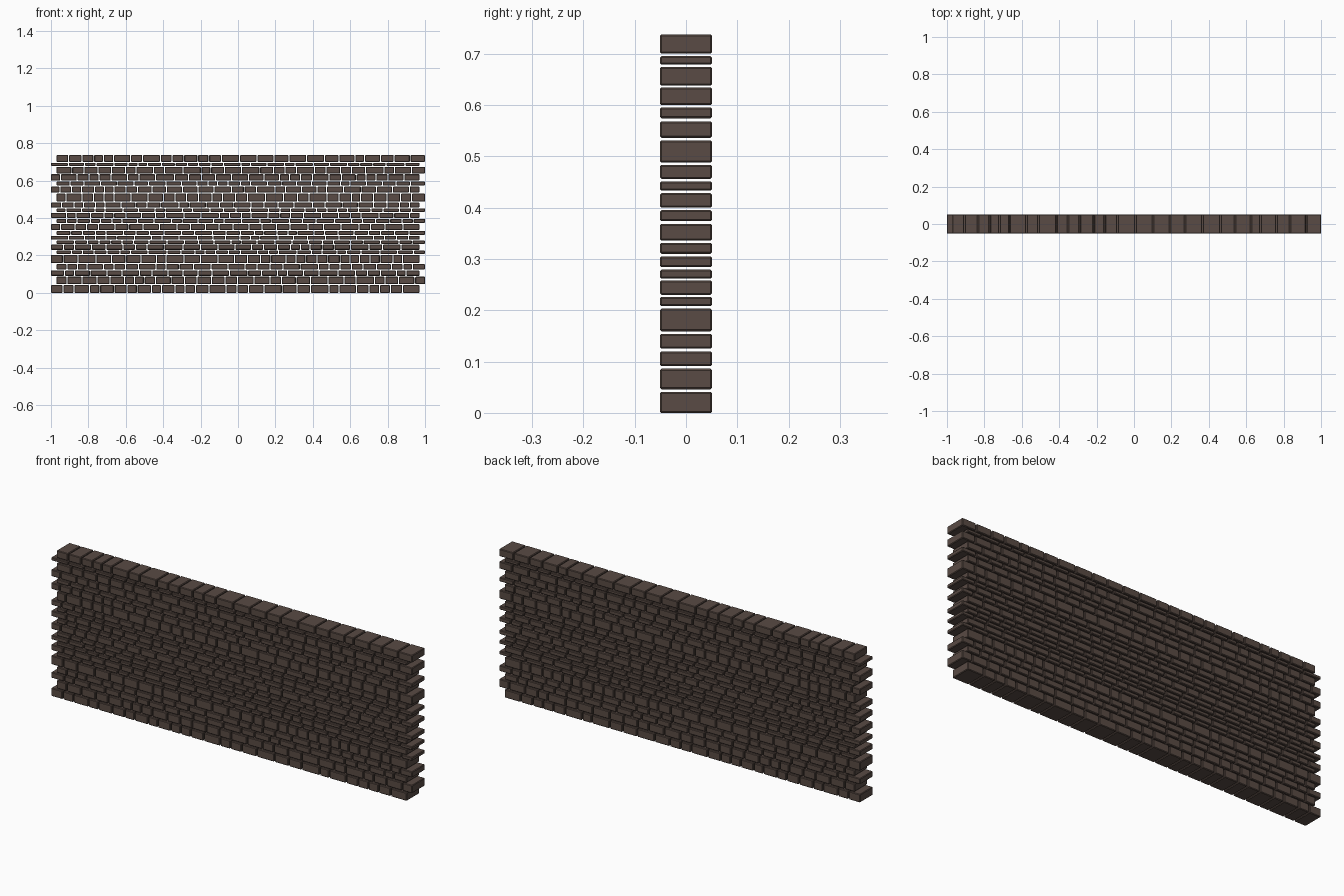
import bpy, bmesh, random
from mathutils import Matrix

if "Cube" in bpy.data.objects:
    bpy.data.objects.remove(bpy.data.objects["Cube"])

random.seed(7)

GAP = 0.005
HALF_DEPTH = 0.051
BEVEL = 0.003

mat = bpy.data.materials.new("dark_brown_brick")
mat.diffuse_color = (0.10, 0.070, 0.058, 1)
mat.use_nodes = True
mat.node_tree.nodes["Principled BSDF"].inputs["Base Color"].default_value = mat.diffuse_color

# Bottom and top of each course, from the ground up
courses = [(0, .041), (.046, .086), (.091, .120), (.125, .154), (.159, .203),
           (.208, .226), (.230, .258), (.262, .279), (.284, .305), (.310, .331),
           (.336, .368), (.374, .395), (.400, .428), (.433, .451), (.456, .483),
           (.488, .531), (.536, .568), (.574, .595), (.600, .634), (.638, .674),
           (.679, .695), (.700, .737)]


def brick_lengths(total):
    """Random brick lengths scaled to fill the course exactly."""
    lengths = []
    while sum(lengths) < total - 0.03:
        lengths.append(random.uniform(0.05, 0.10))
    scale = total / sum(lengths)
    return [n * scale for n in lengths]


def add_course(name, x0, x1, z0, z1):
    bm = bmesh.new()
    x = x0
    for length in brick_lengths(x1 - x0 + GAP):
        size = (length - GAP, 2 * HALF_DEPTH, z1 - z0)
        centre = (x + size[0] / 2, 0, (z0 + z1) / 2)
        bmesh.ops.create_cube(bm, size=1, matrix=Matrix.Translation(centre)
                              @ Matrix.Diagonal((*size, 1)))
        x += length
    # Small chamfer on every brick edge
    bmesh.ops.bevel(bm, geom=bm.edges[:], offset=BEVEL, segments=1,
                    affect='EDGES', profile=0.5)
    mesh = bpy.data.meshes.new(name)
    bm.to_mesh(mesh)
    bm.free()
    mesh.materials.append(mat)
    bpy.context.collection.objects.link(bpy.data.objects.new(name, mesh))


# Alternate courses step left and right at the wall ends
for i, (z0, z1) in enumerate(courses):
    x0, x1 = (-1, 0.97) if i % 2 == 0 else (-0.97, 1)
    add_course(f"brick_course_{i + 1:02d}", x0, x1, z0, z1)
